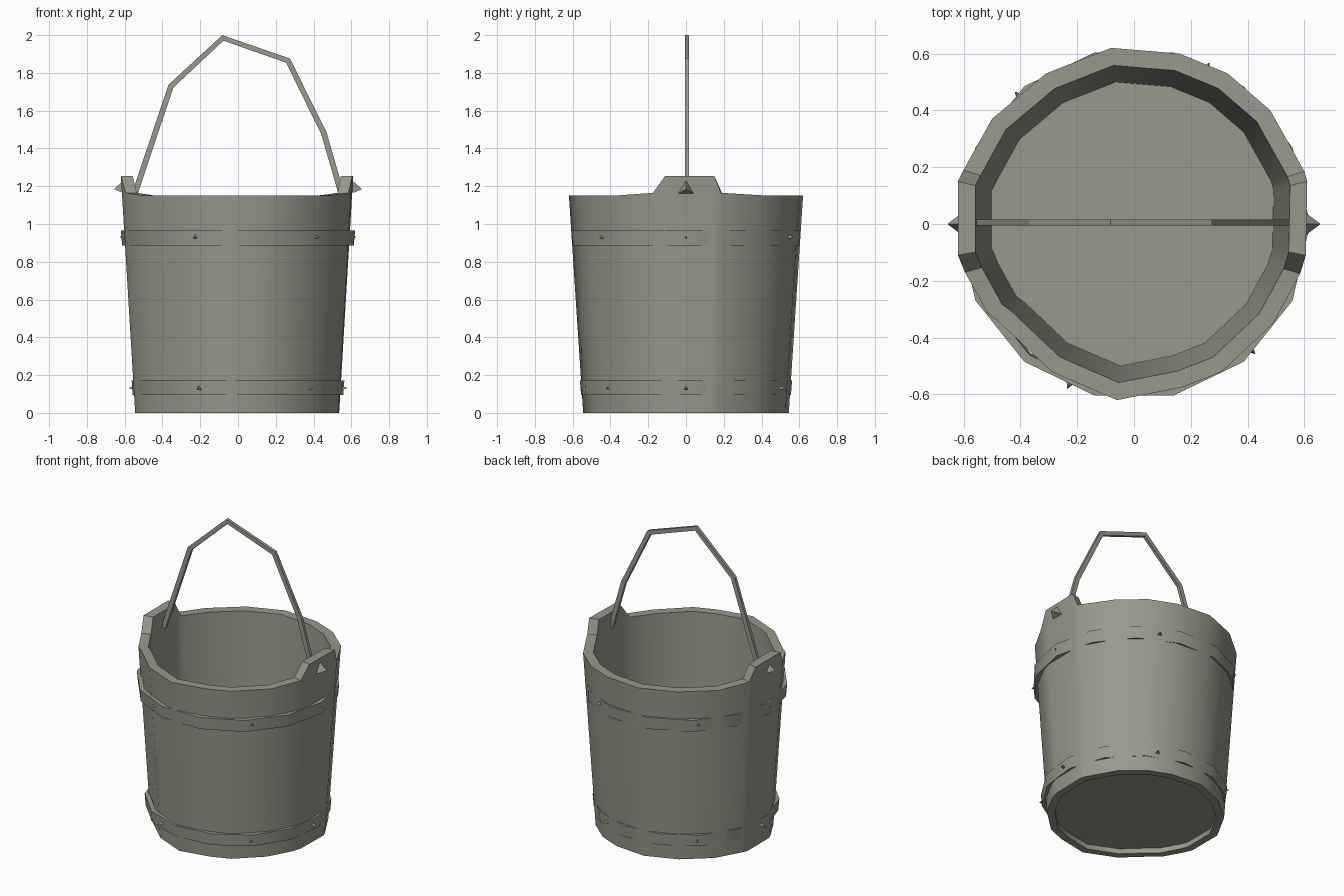
import bpy, bmesh, math
from mathutils import Vector, Matrix

if "Cube" in bpy.data.objects:
    bpy.data.objects.remove(bpy.data.objects["Cube"])

mat = bpy.data.materials.new("weathered grey wood")
mat.diffuse_color = (0.32, 0.315, 0.26, 1)
mat.use_nodes = True
mat.node_tree.nodes["Principled BSDF"].inputs["Base Color"].default_value = mat.diffuse_color


def finish(bm, name, angle=None):
    bmesh.ops.recalc_face_normals(bm, faces=bm.faces[:])
    me = bpy.data.meshes.new(name)
    bm.to_mesh(me)
    bm.free()
    me.materials.append(mat)
    ob = bpy.data.objects.new(name, me)
    bpy.context.collection.objects.link(ob)
    if angle:
        bpy.ops.object.select_all(action='DESELECT')
        ob.select_set(True)
        bpy.context.view_layer.objects.active = ob
        bpy.ops.object.shade_smooth_by_angle(angle=math.radians(angle))
    return ob


def tube(bm, rings, close=False):
    """Bridge successive closed rings of points; cap ends or join last to first."""
    vs = [[bm.verts.new(p) for p in r] for r in rings]
    n = len(vs[0])
    pairs = list(zip(vs, vs[1:])) + ([(vs[-1], vs[0])] if close else [])
    for a, b in pairs:
        for i in range(n):
            j = (i + 1) % n
            bm.faces.new((a[i], a[j], b[j], b[i]))
    if not close:
        bm.faces.new(vs[0])
        bm.faces.new(vs[-1])


# Rim outline seen from above: slightly uneven staves, raised to ears at both sides
RIM, EAR = 1.152, 1.255
outline = [(-0.06, -0.62, RIM), (0.17, -0.575, RIM), (0.31, -0.52, RIM),
           (0.49, -0.35, RIM), (0.585, -0.175, 1.165), (0.605, -0.11, EAR),
           (0.61, 0.15, EAR), (0.60, 0.185, 1.165), (0.48, 0.40, RIM),
           (0.33, 0.53, RIM), (0.16, 0.60, RIM), (-0.08, 0.62, RIM),
           (-0.31, 0.53, RIM), (-0.50, 0.37, RIM), (-0.60, 0.19, 1.165),
           (-0.62, 0.15, EAR), (-0.62, -0.11, EAR), (-0.595, -0.17, 1.165),
           (-0.515, -0.315, RIM), (-0.475, -0.345, RIM), (-0.29, -0.52, RIM)]

# Wall of the bucket
bm = bmesh.new()
tube(bm, [[(x * 0.878, y * 0.878, 0) for x, y, z in outline],
          outline,
          [(x * 0.90, y * 0.90, z) for x, y, z in outline],
          [(x * 0.80, y * 0.80, 0) for x, y, z in outline]], close=True)
finish(bm, "bucket_wall", 40)

# Recessed bottom board
bm = bmesh.new()
tube(bm, [[(x * 0.82, y * 0.82, h) for x, y, z in outline] for h in (0.035, 0.07)])
finish(bm, "bucket_floor")


# Hoops, half sunk into the staves
def hoop(name, z0, z1, r0, r1, turn, n=14):
    def ring(r, z):
        return [(r * math.cos(turn + k * math.tau / n),
                 r * math.sin(turn + k * math.tau / n), z) for k in range(n)]
    b = bmesh.new()
    tube(b, [ring(r0, z0), ring(r1, z1), ring(r1 - 0.03, z1), ring(r0 - 0.03, z0)], close=True)
    finish(b, name, 40)


hoop("upper_hoop", 0.885, 0.965, 0.613, 0.620, 0.0)
hoop("lower_hoop", 0.095, 0.172, 0.560, 0.566, 0.1)


# Pointed rivets around the hoops and through the ears
def rivet(name, deg, r, z, size, length):
    a = math.radians(deg)
    d = Vector((math.cos(a), math.sin(a), 0))
    m = Matrix.Translation(d * r + Vector((0, 0, z))) @ d.to_track_quat('Z', 'Y').to_matrix().to_4x4()
    b = bmesh.new()
    bmesh.ops.create_cone(b, cap_ends=True, segments=3, radius1=size, radius2=0.002,
                          depth=length, matrix=m)
    finish(b, name)


for i, deg in enumerate((0, 65, 132, 180, 248, 313)):
    rivet(f"upper_rivet_{i}", deg, 0.605, 0.93, 0.024, 0.04)
    rivet(f"lower_rivet_{i}", deg, 0.555, 0.13, 0.022, 0.045)
for side, deg in (("right", 0), ("left", 180)):
    rivet(f"{side}_ear_rivet", deg, 0.63, 1.185, 0.045, 0.05)

# Bail handle: angular strip with rectangular section
path = [(-0.55, 1.15), (-0.355, 1.73), (-0.08, 1.985), (0.265, 1.865), (0.455, 1.48), (0.55, 1.15)]
pts = [Vector((x, 0, z)) for x, z in path]
rings = []
for i, p in enumerate(pts):
    t = (pts[min(i + 1, len(pts) - 1)] - pts[max(i - 1, 0)]).normalized()
    nrm = Vector((-t.z, 0, t.x)) * 0.015
    w = Vector((0, 0.01, 0))
    c = p + Vector((0, 0.005, 0))
    rings.append([c + nrm + w, c + nrm - w, c - nrm - w, c - nrm + w])
bm = bmesh.new()
tube(bm, rings)
finish(bm, "handle")
